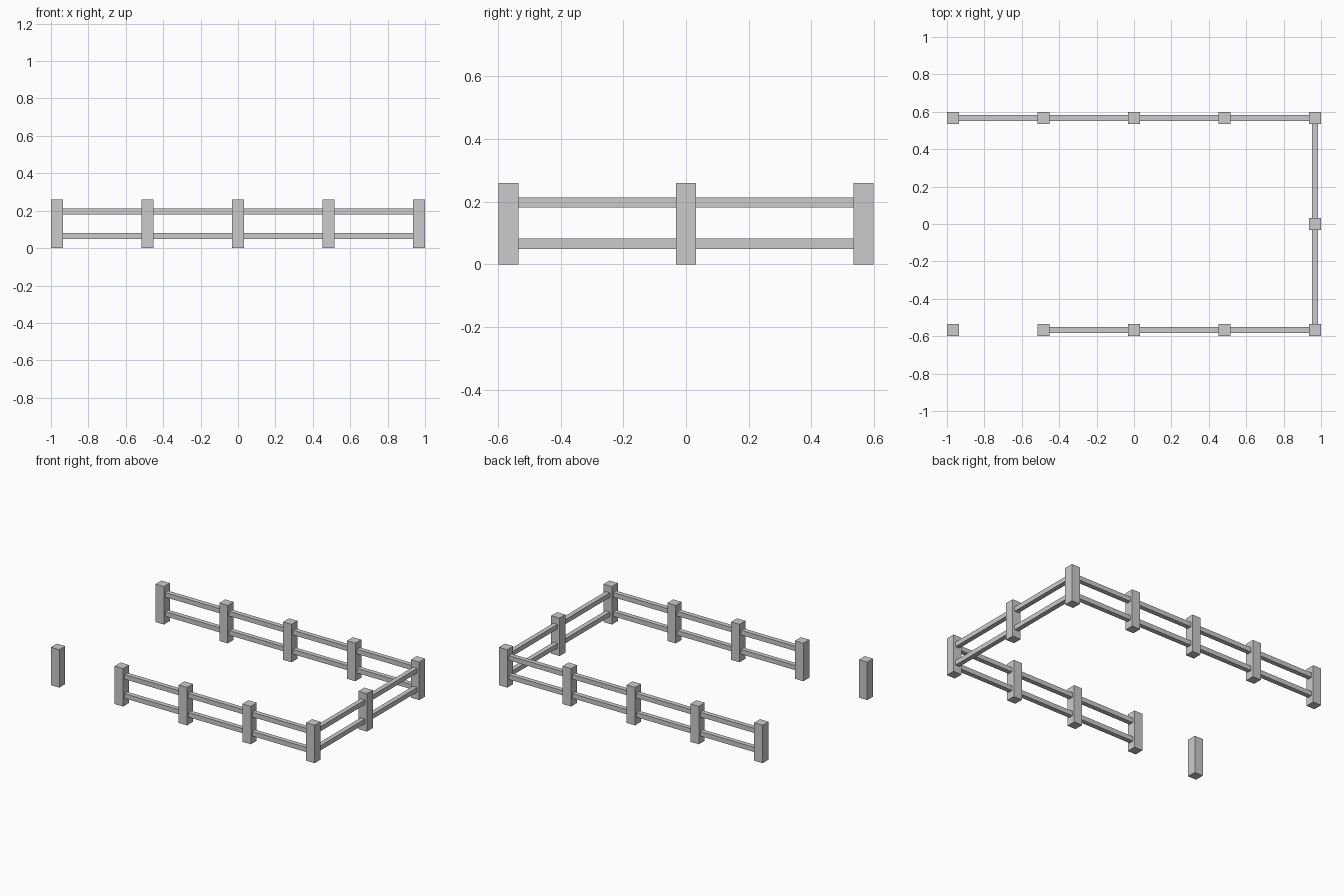
import bpy

if "Cube" in bpy.data.objects:
    bpy.data.objects.remove(bpy.data.objects["Cube"])

POST_W, POST_H = 0.064, 0.26
RAIL_T = 0.032
X, Y = 0.968, 0.566
RAIL_Z = (0.066, 0.197)


def box(name, center, size):
    bpy.ops.mesh.primitive_cube_add(size=1, location=center)
    ob = bpy.context.object
    ob.name = name
    ob.scale = size
    bpy.ops.object.transform_apply(location=False, rotation=False, scale=True)
    return ob


def post(x, y):
    box("fence_post", (x, y, POST_H / 2), (POST_W, POST_W, POST_H))


def rails(a, b):
    # pair of rails joining two neighbouring post centres
    size = [max(abs(b[i] - a[i]), RAIL_T) for i in range(2)]
    for level, z in zip(("lower", "upper"), RAIL_Z):
        box(level + "_rail", ((a[0] + b[0]) / 2, (a[1] + b[1]) / 2, z),
            (size[0], size[1], RAIL_T))


# Fence line round the paddock: back left -> right side -> front left
xs = [-X, -X / 2, 0, X / 2, X]
line = [(x, Y) for x in xs] + [(X, 0)] + [(x, -Y) for x in reversed(xs)]

for p in line:
    post(*p)

# Last front bay stays open as the gateway
for a, b in zip(line[:-2], line[1:-1]):
    rails(a, b)
